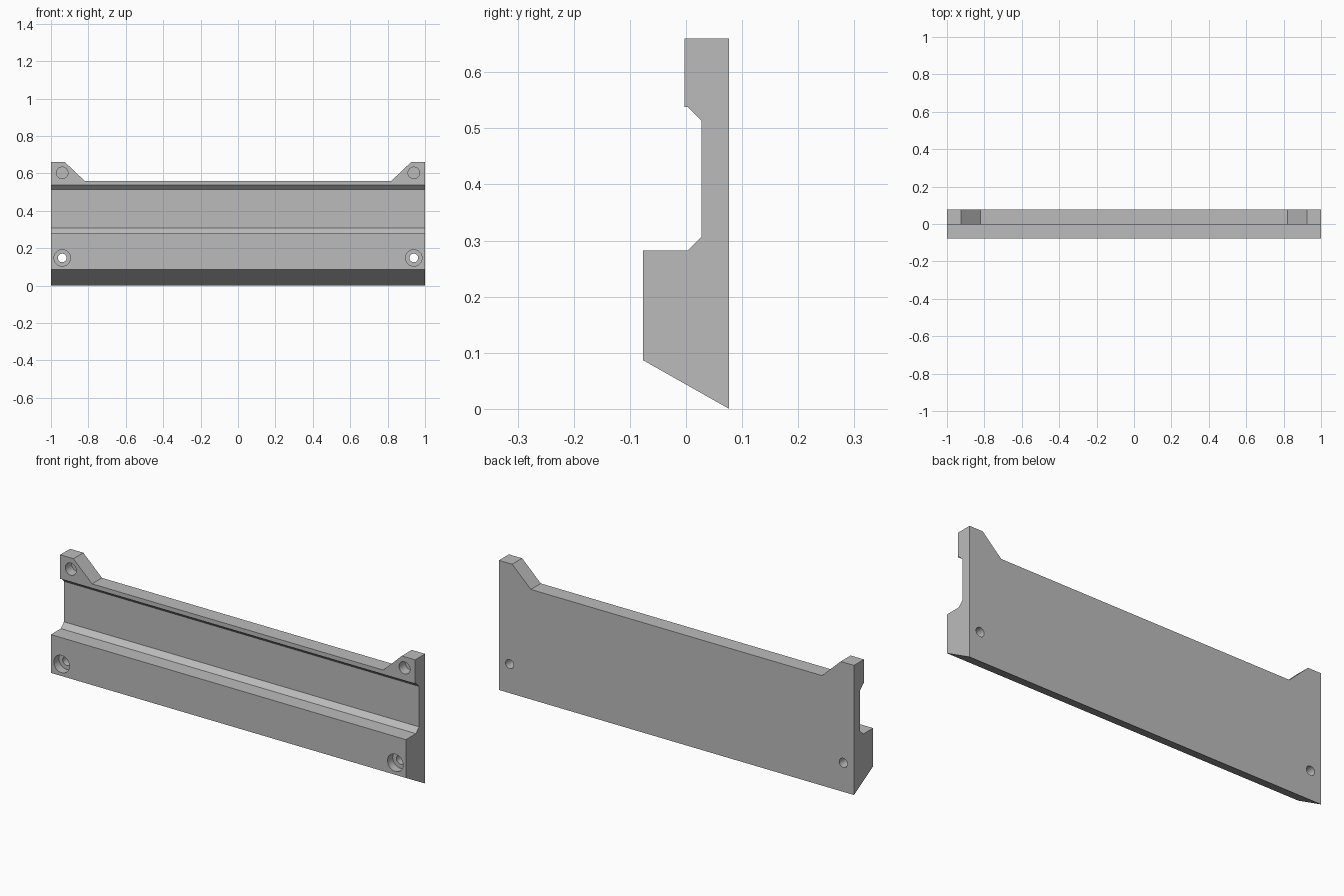
import bpy
import bmesh
from math import pi, radians

cube = bpy.data.objects.get("Cube")
if cube:
    bpy.data.objects.remove(cube, do_unlink=True)

# Plain grey material
grey = bpy.data.materials.new("grey")
grey.use_nodes = True
colour = (0.5, 0.5, 0.5, 1)
grey.diffuse_color = colour
grey.node_tree.nodes["Principled BSDF"].inputs["Base Color"].default_value = colour


def extrude_outline(name, points, offset):
    """Make a solid by sweeping a closed outline along an offset vector."""
    bm = bmesh.new()
    face = bm.faces.new([bm.verts.new(p) for p in points])
    swept = bmesh.ops.extrude_face_region(bm, geom=[face])["geom"]
    verts = [g for g in swept if isinstance(g, bmesh.types.BMVert)]
    bmesh.ops.translate(bm, verts=verts, vec=offset)
    bmesh.ops.recalc_face_normals(bm, faces=bm.faces)
    mesh = bpy.data.meshes.new(name)
    bm.to_mesh(mesh)
    bm.free()
    mesh.materials.append(grey)
    obj = bpy.data.objects.new(name, mesh)
    bpy.context.collection.objects.link(obj)
    return obj


def cut(target, cutter):
    """Subtract the cutter from the target, then discard it."""
    cutter.hide_render = True
    mod = target.modifiers.new("cut", "BOOLEAN")
    mod.operation = "DIFFERENCE"
    mod.solver = "EXACT"
    mod.object = cutter
    bpy.ops.object.select_all(action="DESELECT")
    bpy.context.view_layer.objects.active = target
    target.select_set(True)
    bpy.ops.object.modifier_apply(modifier=mod.name)
    bpy.data.objects.remove(cutter, do_unlink=True)


def drill(target, x, z, radius, y_front, y_back):
    """Drill a round hole along y."""
    bpy.ops.mesh.primitive_cylinder_add(
        vertices=32, radius=radius, depth=y_back - y_front,
        location=(x, (y_front + y_back) / 2, z), rotation=(pi / 2, 0, 0))
    cutter = bpy.context.object
    cutter.data.materials.append(grey)
    cut(target, cutter)


# Rail body: side profile swept along x
BACK, FRONT, LIP, CHANNEL, TOP = 0.077, -0.077, -0.003, 0.028, 0.66
profile = [(BACK, 0), (FRONT, 0.087), (FRONT, 0.282), (0.003, 0.282),
           (CHANNEL, 0.307), (CHANNEL, 0.513), (0.003, 0.538),
           (LIP, 0.538), (LIP, TOP), (BACK, TOP)]
rail = extrude_outline("mounting_rail", [(-1, y, z) for y, z in profile], (2, 0, 0))

# Wide sloped cutout between the two top ears
slope = 1.05
rise = 0.2
base_x, base_z = 0.82, 0.56
top_x = base_x + rise * slope
notch = [(-base_x, base_z), (base_x, base_z),
         (top_x, base_z + rise), (-top_x, base_z + rise)]
cut(rail, extrude_outline("top_cutout", [(x, -0.2, z) for x, z in notch], (0, 0.4, 0)))

# Blind ear holes, and counterbored screw holes through the lower block
for side in (-1, 1):
    x = side * 0.94
    drill(rail, x, 0.603, 0.031, -0.1, 0.047)
    drill(rail, x, 0.148, 0.044, -0.15, -0.035)
    drill(rail, x, 0.148, 0.023, -0.15, 0.15)

bpy.ops.object.select_all(action="DESELECT")
bpy.context.view_layer.objects.active = rail
rail.select_set(True)
bpy.ops.object.shade_smooth_by_angle(angle=radians(25))
